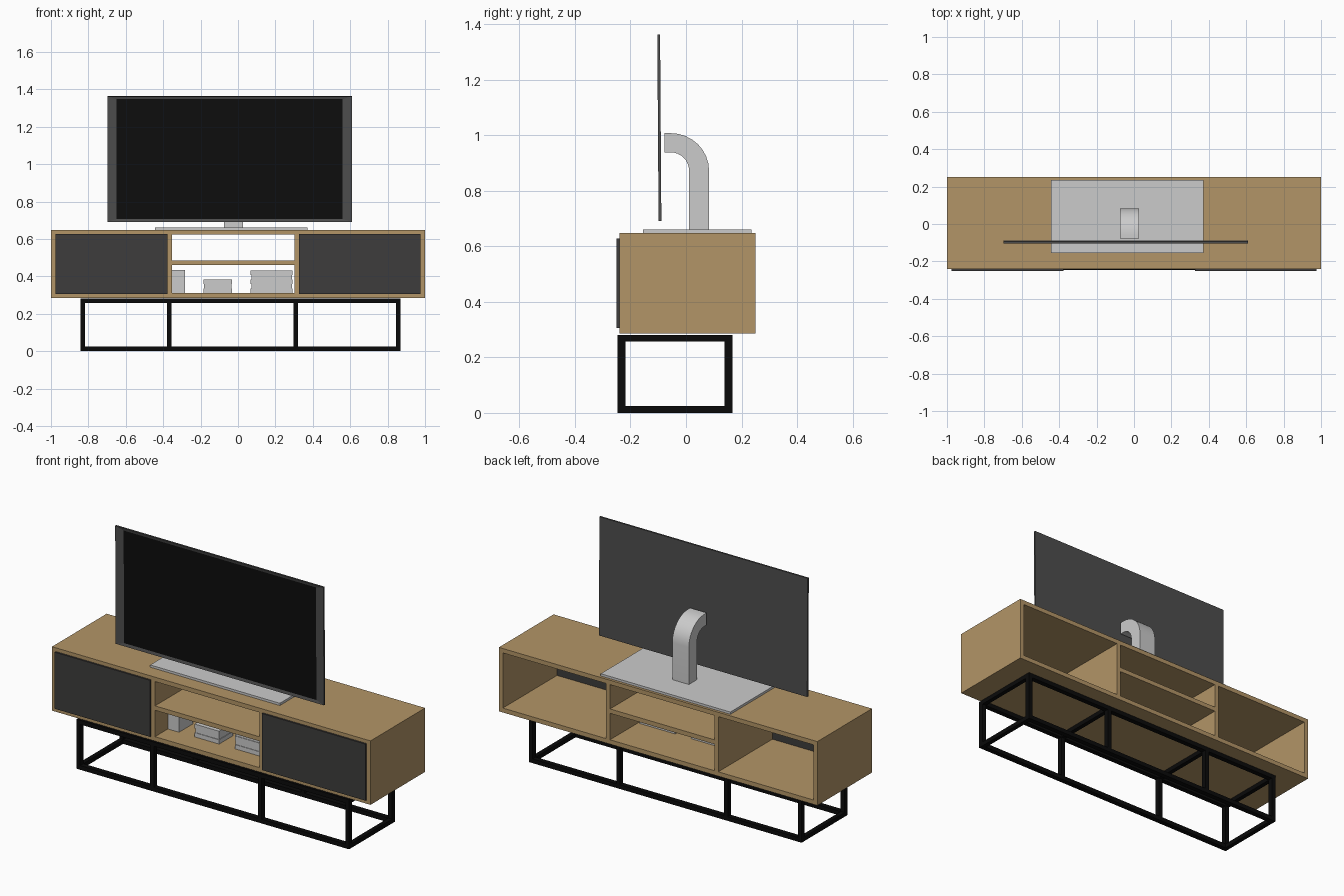
import bpy, bmesh, math

if "Cube" in bpy.data.objects:
    bpy.data.objects.remove(bpy.data.objects["Cube"])


def material(name, rgb):
    m = bpy.data.materials.new(name)
    m.diffuse_color = (*rgb, 1)
    m.use_nodes = True
    m.node_tree.nodes["Principled BSDF"].inputs["Base Color"].default_value = m.diffuse_color
    return m


WOOD = material("oak", (0.45, 0.30, 0.135))
DOOR = material("charcoal", (0.048, 0.046, 0.045))
BLACK = material("black_metal", (0.003, 0.003, 0.003))
BEZEL = material("bezel_grey", (0.075, 0.075, 0.075))
GLASS = material("screen_black", (0.004, 0.004, 0.004))


def finish(name, bm, mats=()):
    bmesh.ops.recalc_face_normals(bm, faces=bm.faces)
    mesh = bpy.data.meshes.new(name)
    bm.to_mesh(mesh)
    bm.free()
    for m in mats:
        mesh.materials.append(m)
    ob = bpy.data.objects.new(name, mesh)
    bpy.context.collection.objects.link(ob)
    return ob


def box(name, x, y, z, mat=None):
    """Box from (min, max) ranges on each axis."""
    bm = bmesh.new()
    bmesh.ops.create_cube(bm, size=1)
    for v in bm.verts:
        v.co = [r[0] if c < 0 else r[1] for c, r in zip(v.co, (x, y, z))]
    return finish(name, bm, [mat] if mat else [])


# Cabinet carcass, open at the back
DEPTH = (-0.24, 0.25)
T = 0.025
Z0, Z1 = 0.285, 0.648
box("cabinet_top", (-1, 1), DEPTH, (Z1 - T, Z1), WOOD)
box("cabinet_bottom", (-1, 1), DEPTH, (Z0, Z0 + T), WOOD)
for name, x in (("left_side", -1), ("left_divider", -0.378),
                ("right_divider", 0.302), ("right_side", 1 - T)):
    box(name, (x, x + T), DEPTH, (Z0 + T, Z1 - T), WOOD)
box("middle_shelf", (-0.353, 0.302), DEPTH, (0.46, 0.485), WOOD)

# Doors sitting just proud of the front
box("left_door", (-0.976, -0.377), (-0.25, -0.235), (0.306, 0.627), DOOR)
box("right_door", (0.325, 0.976), (-0.25, -0.235), (0.306, 0.627), DOOR)

# Metal base frame
B, BY = 0.024, 0.028
FX = (-0.843, -0.38, 0.297, 0.846)
FY = (-0.246, 0.139)
H = 0.281
for side, y in zip(("front", "back"), FY):
    for level, z in (("lower", 0), ("upper", H - B)):
        box(f"{side}_{level}_rail", (FX[0], FX[-1] + B), (y, y + BY), (z, z + B), BLACK)
    for i, x in enumerate(FX):
        box(f"{side}_leg_{i + 1}", (x, x + B), (y, y + BY), (B, H - B), BLACK)
for i, x in enumerate(FX):
    span = (FY[0] + BY, FY[1])
    box(f"upper_crossbar_{i + 1}", (x, x + B), span, (H - B, H), BLACK)
    if i in (0, 3):
        box(f"lower_crossbar_{i + 1}", (x, x + B), span, (0, B), BLACK)

# Television stand plate
box("stand_plate", (-0.443, 0.371), (-0.155, 0.235), (0.648, 0.661))

# Curved stand neck: bent profile extruded across x
ARC = [math.radians(90 * i / 8) for i in range(9)]
CY, CZ = -0.055, 0.872
outer = [(CY + 0.138 * math.cos(a), CZ + 0.135 * math.sin(a)) for a in ARC]
inner = [(CY + 0.066 * math.cos(a), CZ + 0.066 * math.sin(a)) for a in ARC]
profile = ([(0.083, 0.66)] + outer + [(-0.077, CZ + 0.135), (-0.077, CZ + 0.066)]
           + inner[::-1] + [(0.011, 0.66)])
bm = bmesh.new()
face = bm.faces.new([bm.verts.new((-0.076, y, z)) for y, z in profile])
geom = bmesh.ops.extrude_face_region(bm, geom=[face])["geom"]
bmesh.ops.translate(bm, vec=(0.104, 0, 0),
                    verts=[g for g in geom if isinstance(g, bmesh.types.BMVert)])
neck = finish("stand_neck", bm)
neck.select_set(True)
bpy.context.view_layer.objects.active = neck
bpy.ops.object.shade_smooth_by_angle(angle=math.radians(30))

# Television panel with a slightly recessed screen, leaning forward a touch
bm = bmesh.new()
bmesh.ops.create_cube(bm, size=1)
bmesh.ops.scale(bm, vec=(1.308, 0.01, 0.672), verts=bm.verts)
front = min(bm.faces, key=lambda f: f.calc_center_median().y)
bmesh.ops.inset_region(bm, faces=[front], thickness=0.022, depth=0)
for v in front.verts:
    v.co.x *= 0.604 / abs(v.co.x)
    v.co.y += 0.004
front.material_index = 1
tv = finish("television", bm, [BEZEL, GLASS])
tv.location = (-0.045, -0.096, 1.027)
tv.rotation_euler.x = 0.007

# Books on the lower shelf
BOOK_Y = (-0.125, 0.0)
floor = Z0 + T
for i in range(2):
    x = -0.353 + 0.035 * i
    box(f"upright_book_{i + 1}", (x, x + 0.035), BOOK_Y, (floor, 0.435))


def stack(name, x, n, height):
    step = height / n
    for i in range(n):
        s = 0.003 * (i % 2)
        box(f"{name}_{i + 1}", (x[0] + s, x[1] - s), (BOOK_Y[0] + s, BOOK_Y[1] - s),
            (floor + i * step, floor + (i + 1) * step))


stack("small_book", (-0.185, -0.031), 3, 0.073)
stack("large_book", (0.068, 0.292), 5, 0.122)
